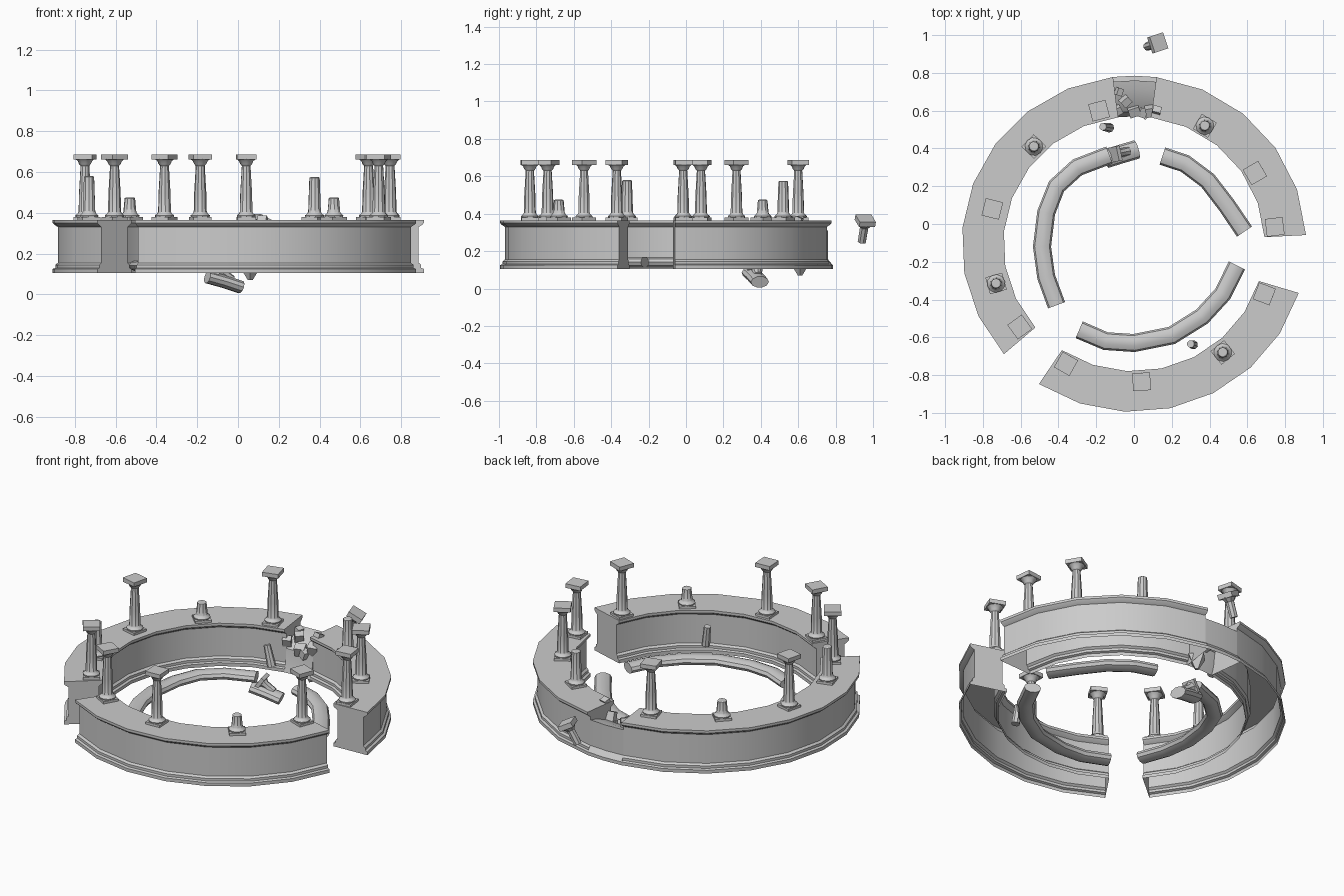
import bpy, bmesh, math, random
from math import cos, sin, pi, radians
from mathutils import Vector, Matrix

random.seed(4)
if "Cube" in bpy.data.objects:
    bpy.data.objects.remove(bpy.data.objects["Cube"])

stone = bpy.data.materials.new("grey_stone")
stone.use_nodes = True
tone = (0.6, 0.6, 0.6, 1)
stone.diffuse_color = tone
stone.node_tree.nodes["Principled BSDF"].inputs["Base Color"].default_value = tone

CY = -0.105      # middle of the ring in y
STRETCH = 1.025  # the ring is slightly wider than deep


def finish(bm, name):
    bmesh.ops.recalc_face_normals(bm, faces=bm.faces)
    mesh = bpy.data.meshes.new(name)
    bm.to_mesh(mesh)
    bm.free()
    mesh.materials.append(stone)
    obj = bpy.data.objects.new(name, mesh)
    bpy.context.collection.objects.link(obj)
    bpy.ops.object.select_all(action='DESELECT')
    obj.select_set(True)
    bpy.context.view_layer.objects.active = obj
    bpy.ops.object.shade_smooth_by_angle(angle=radians(32))
    return obj


def loft(bm, rings, closed=True):
    """Skin a row of equal cross-sections and cap both ends."""
    rows = [[bm.verts.new(p) for p in ring] for ring in rings]
    n = len(rows[0])
    for a, b in zip(rows, rows[1:]):
        for i in range(n if closed else n - 1):
            j = (i + 1) % n
            bm.faces.new((a[i], a[j], b[j], b[i]))
    bm.faces.new(rows[0])
    bm.faces.new(rows[-1])


def box(bm, size, mat):
    bmesh.ops.create_cube(bm, size=1, matrix=mat @ Matrix.Diagonal((*size, 1)))


def lathe(bm, profile, mat, sides=10):
    loft(bm, [[mat @ Vector((r * cos(2 * pi * k / sides), r * sin(2 * pi * k / sides), z))
               for k in range(sides)] for r, z in profile])


def wall(name, profile, start, end, steps):
    bm = bmesh.new()
    rings = []
    for k in range(steps + 1):
        a = radians(start + (end - start) * k / steps)
        rings.append([(r * cos(a) * STRETCH, CY + r * sin(a), z) for r, z in profile])
    loft(bm, rings, closed=False)   # hollow underneath
    return finish(bm, name)


def mirrored(outer, inner_of):
    return outer + [(inner_of - r, z) for r, z in reversed(outer)]


# Ring wall with cornice and stepped base, in three stretches
moulding = mirrored([(0.89, 0.105), (0.89, 0.125), (0.877, 0.13), (0.877, 0.145), (0.865, 0.155),
                     (0.865, 0.33), (0.883, 0.342), (0.89, 0.35), (0.89, 0.365)], 1.565)
wall("right_wall", moulding, 97, 221, 8)
wall("left_wall", moulding, 3, 82.5, 5)
wall("front_wall", moulding, 236.5, 343, 7)

# Collapsed stretch at the back, without its cornice
broken = [(0.89, 0.105), (0.89, 0.125), (0.865, 0.155), (0.865, 0.31), (0.82, 0.3),
          (0.74, 0.27), (0.7, 0.24), (0.69, 0.155), (0.675, 0.105)]
wall("broken_wall", broken, 82.5, 97, 2)


# Columns
BASE = [(0.046, 0.013), (0.048, 0.022), (0.036, 0.032), (0.032, 0.04)]
CAPITAL = [(0.022, 0.265), (0.03, 0.274), (0.036, 0.288), (0.048, 0.298)]


def column(name, x, y, height=None):
    a = math.atan2(y - CY, x)
    mat = Matrix.Translation((x, y, 0.365)) @ Matrix.Rotation(a, 4, 'Z')
    bm = bmesh.new()
    box(bm, (0.092, 0.092, 0.014), mat @ Matrix.Translation((0, 0, 0.007)))
    if height is None:
        lathe(bm, BASE + [(0.03, 0.13)] + CAPITAL, mat)
        box(bm, (0.094, 0.094, 0.025), mat @ Matrix.Translation((0, 0, 0.309)))
    else:
        lathe(bm, BASE + [(0.026, height - 0.004), (0.02, height)], mat)
    return finish(bm, name)


for i, (x, y) in enumerate([(-0.185, 0.6), (-0.75, 0.08), (-0.605, -0.545), (-0.36, -0.74),
                            (0.04, -0.835), (0.69, -0.37), (0.745, -0.015), (0.64, 0.27)]):
    column(f"column_{i + 1}", x, y)
for i, (x, y, h) in enumerate([(0.375, 0.52, 0.21), (-0.53, 0.41, 0.11),
                               (-0.73, -0.315, 0.215), (0.47, -0.68, 0.11)]):
    column(f"broken_column_{i + 1}", x, y, h)


# Fallen rounded arcs inside the ring
def tube(name, points, half_width, half_height):
    pts = [Vector(p) for p in points]
    bm = bmesh.new()
    rings = []
    for k, p in enumerate(pts):
        t = (pts[min(k + 1, len(pts) - 1)] - pts[max(k - 1, 0)]).normalized()
        side = t.cross(Vector((0, 0, 1))).normalized()
        up = side.cross(t)
        rings.append([p + side * half_width * cos(q * pi / 5) + up * half_height * sin(q * pi / 5)
                      for q in range(10)])
    loft(bm, rings)
    return finish(bm, name)


def arc(name, points):
    return tube(name, [(x, y, 0.141) for x, y in points], 0.048, 0.03)


arc("fallen_arc_right", [(-0.41, -0.43), (-0.465, -0.28), (-0.487, -0.12), (-0.465, 0.06),
                         (-0.41, 0.2), (-0.3, 0.3), (-0.13, 0.365)])
arc("fallen_arc_left", [(0.15, 0.36), (0.27, 0.32), (0.39, 0.23), (0.49, 0.1), (0.585, -0.04)])
arc("fallen_arc_front", [(0.545, -0.22), (0.47, -0.37), (0.36, -0.49), (0.2, -0.59),
                         (0.0, -0.63), (-0.15, -0.62), (-0.29, -0.56)])
tube("sunken_arc_end", [(-0.15, 0.345, 0.085), (-0.07, 0.37, 0.063), (0.015, 0.395, 0.035)],
     0.05, 0.032)


# Fallen column pieces
def along(start, end):
    a, b = Vector(start), Vector(end)
    turn = (b - a).to_track_quat('Z', 'Y').to_matrix().to_4x4()
    return Matrix.Translation(a) @ turn, (b - a).length


def shaft(name, start, end, r0, r1):
    mat, length = along(start, end)
    bm = bmesh.new()
    lathe(bm, [(r0, 0), (r1, length)], mat, 8)
    return finish(bm, name)


shaft("fallen_shaft_back", (-0.165, 0.515, 0.27), (-0.13, 0.51, 0.15), 0.02, 0.026)
shaft("fallen_shaft_front", (0.3, -0.635, 0.3), (0.315, -0.64, 0.18), 0.02, 0.024)

mat, length = along((0.07, 0.94, 0.25), (0.13, 0.96, 0.37))
bm = bmesh.new()
lathe(bm, [(0.023, 0), (0.024, length * 0.65), (0.045, length * 0.85)], mat, 8)
box(bm, (0.09, 0.085, 0.03), mat @ Matrix.Translation((0, 0, length * 0.93)))
finish(bm, "fallen_capital")

mat, length = along((-0.03, 0.385, 0.07), (-0.1, 0.37, 0.12))
bm = bmesh.new()
lathe(bm, [(0.024, 0), (0.024, length * 0.7), (0.04, length)], mat, 8)
box(bm, (0.08, 0.08, 0.022), mat @ Matrix.Translation((0, 0, length)))
finish(bm, "small_fallen_capital")

# Rubble around the collapsed stretch
bm = bmesh.new()
for x, y, z, s in [(-0.045, 0.65, 0.3, 0.05), (0.0, 0.6, 0.25, 0.06), (0.04, 0.59, 0.24, 0.05),
                   (-0.09, 0.6, 0.28, 0.05), (0.09, 0.6, 0.28, 0.06), (-0.08, 0.7, 0.31, 0.04),
                   (0.12, 0.6, 0.36, 0.045)]:
    spin = Matrix.Rotation(random.uniform(0, pi), 4, 'Z') @ Matrix.Rotation(0.4, 4, 'X')
    box(bm, (s, s * 0.8, s), Matrix.Translation((x, y, z)) @ spin)
finish(bm, "rubble")

# Wedge slipped below the collapsed stretch
bm = bmesh.new()
bmesh.ops.create_cone(bm, cap_ends=True, segments=4, radius1=0.012, radius2=0.06, depth=0.08,
                      matrix=Matrix.Translation((0.06, 0.61, 0.11)))
finish(bm, "slipped_wedge")
